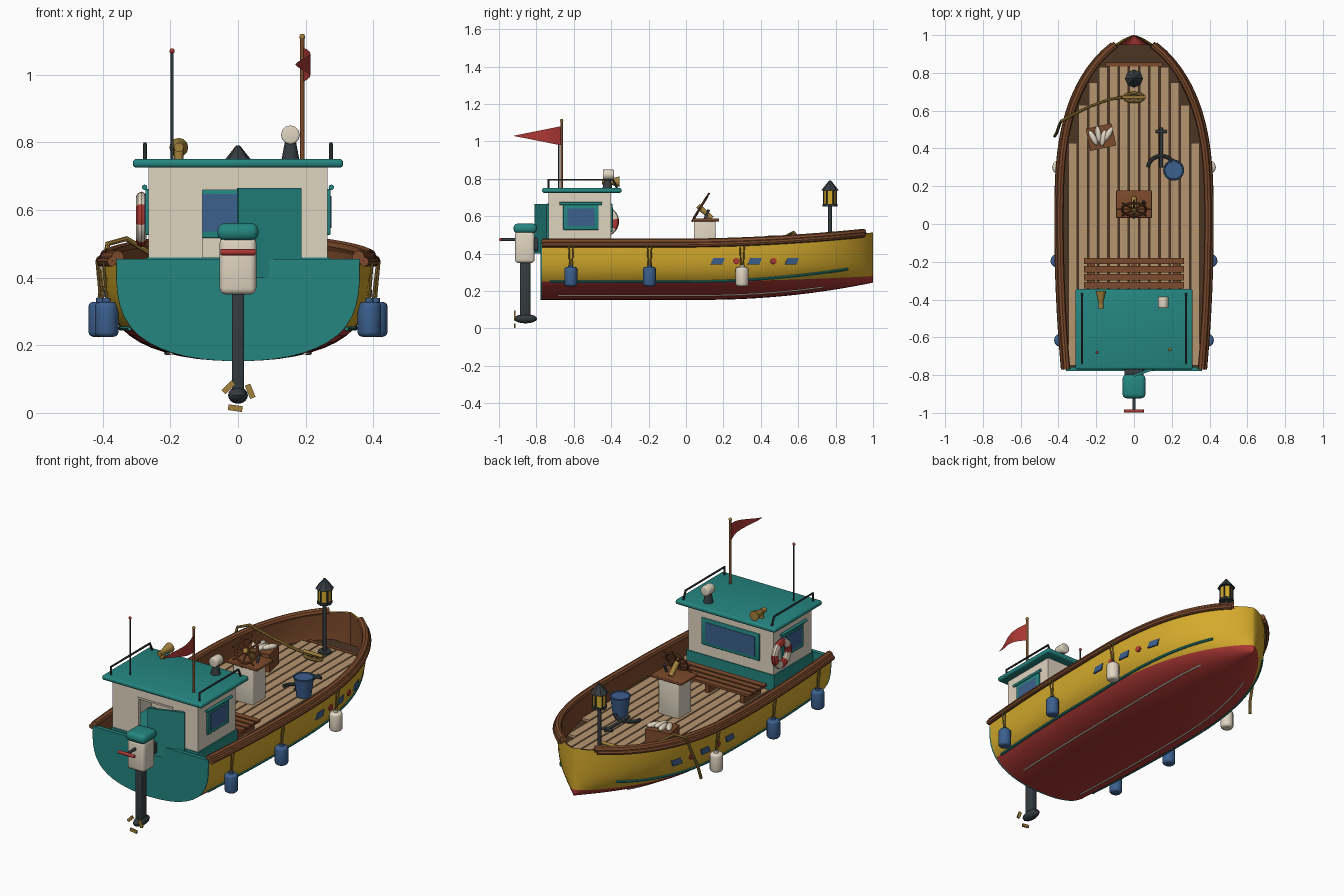
import bpy, bmesh
from math import sin, cos, pi, atan, radians
from mathutils import Vector, Matrix, Euler

if "Cube" in bpy.data.objects:
    bpy.data.objects.remove(bpy.data.objects["Cube"], do_unlink=True)


def material(name, r, g, b):
    m = bpy.data.materials.new(name)
    m.use_nodes = True
    m.diffuse_color = (r, g, b, 1)
    node = next(n for n in m.node_tree.nodes if n.type == 'BSDF_PRINCIPLED')
    node.inputs["Base Color"].default_value = (r, g, b, 1)
    node.inputs["Roughness"].default_value = 0.7
    return m


YELLOW = material("yellow paint", .66, .4, .025)
RED = material("red paint", .42, .04, .035)
TEAL = material("teal paint", .018, .24, .22)
CREAM = material("cream paint", .74, .66, .53)
WOOD = material("brown wood", .2, .068, .025)
TAN = material("tan planks", .47, .3, .16)
CAULK = material("dark caulk", .07, .035, .018)
DARK = material("charcoal metal", .035, .045, .05)
BLUE = material("blue", .045, .115, .27)
BRASS = material("brass", .36, .22, .045)
made = []


# ---- helpers ----
def finish(bm, name, mats, matrix=None):
    me = bpy.data.meshes.new(name)
    bm.to_mesh(me)
    bm.free()
    for m in mats if isinstance(mats, list) else [mats]:
        me.materials.append(m)
    ob = bpy.data.objects.new(name, me)
    if matrix:
        ob.matrix_world = matrix
    bpy.context.collection.objects.link(ob)
    made.append(ob)
    return ob


def placed(loc, rot):
    return Matrix.Translation(loc) @ Euler(rot).to_matrix().to_4x4()


def box(name, loc, size, mat, bevel=0, rot=(0, 0, 0), lean=0):
    bm = bmesh.new()
    bmesh.ops.create_cube(bm, size=1)
    for v in bm.verts:
        v.co = v.co * Vector(size)
        v.co.y += v.co.z * lean
    if bevel:
        bmesh.ops.bevel(bm, geom=bm.edges[:], offset=bevel, segments=3, profile=.5, affect='EDGES')
    return finish(bm, name, mat, placed(loc, rot))


def rod(name, a, b, r, mat, r2=None, sides=12, bevel=0):
    a, b = Vector(a), Vector(b)
    bm = bmesh.new()
    bmesh.ops.create_cone(bm, cap_ends=True, segments=sides, radius1=r,
                          radius2=r if r2 is None else r2, depth=(b - a).length)
    if bevel:
        rim = [e for e in bm.edges if abs(e.verts[0].co.z - e.verts[1].co.z) < 1e-5]
        bmesh.ops.bevel(bm, geom=rim, offset=bevel, segments=3, profile=.5, affect='EDGES')
    turn = (b - a).to_track_quat('Z', 'Y').to_matrix().to_4x4()
    return finish(bm, name, mat, Matrix.Translation((a + b) / 2) @ turn)


def ball(name, loc, size, mat, rot=(0, 0, 0)):
    bm = bmesh.new()
    bmesh.ops.create_uvsphere(bm, u_segments=14, v_segments=8, radius=1)
    bmesh.ops.scale(bm, vec=size, verts=bm.verts)
    return finish(bm, name, mat, placed(loc, rot))


def tube(name, pts, r, mat, closed=False):
    cu = bpy.data.curves.new(name, 'CURVE')
    cu.dimensions = '3D'
    cu.bevel_depth, cu.bevel_resolution, cu.use_fill_caps = r, 2, True
    sp = cu.splines.new('POLY')
    sp.points.add(len(pts) - 1)
    for p, q in zip(sp.points, pts):
        p.co = (*q, 1)
    sp.use_cyclic_u = closed
    cu.materials.append(mat)
    ob = bpy.data.objects.new(name, cu)
    bpy.context.collection.objects.link(ob)
    bpy.ops.object.select_all(action='DESELECT')
    ob.select_set(True)
    bpy.context.view_layer.objects.active = ob
    bpy.ops.object.convert(target='MESH')
    made.append(bpy.context.object)


# ---- hull form: plan width, keel, sheer, waterline and section ----
def width(y):
    return .395 * (1 - max(0, y) ** 3) ** .7 if y > 0 else .395 - .035 * (y / .77) ** 2


def keel(y):
    return .153 + .092 * max(0, (y - .1) / .9) ** 2


def sheer(y):
    return .455 + .058 * max(0, (y + .1) / 1.1) ** 2


def waterline(y):
    return .252 + .028 * max(0, y) ** 2


def half(y, z):
    t = min(1, max(0, (z - keel(y)) / (sheer(y) - keel(y))))
    return width(y) * (1 - (1 - t) ** 3.5) ** (1 / 2.2)


def skin(name, rows, inset, mats, rule):
    """Loft both hull sides through the heights given by rows(y)."""
    bm = bmesh.new()
    for s in (-1, 1):
        grid = []
        for i in range(37):
            y = -.77 + 1.77 * sin(i / 36 * pi / 2)
            grid.append([bm.verts.new((s * max(0, half(y, z) - inset), y, z)) for z in rows(y)])
        for a, b in zip(grid, grid[1:]):
            for j in range(len(a) - 1):
                f = bm.faces.new((a[j], b[j], b[j + 1], a[j + 1]))
                f.material_index = rule(j)
    bmesh.ops.remove_doubles(bm, verts=bm.verts, dist=.0004)
    bmesh.ops.recalc_face_normals(bm, faces=bm.faces)
    return finish(bm, name, mats)


def hull_rows(y):
    k, w, s = keel(y), waterline(y), sheer(y)
    return [k + (w - k) * (j / 8) ** 2 for j in range(8)] + [w + (s - w) * j / 6 for j in range(7)]


DECK = .365
skin("hull", hull_rows, 0, [RED, YELLOW], lambda j: int(j >= 8))
skin("hull_lining", lambda y: [.33 + (sheer(y) - .33) * j / 4 for j in range(5)], .018, WOOD, lambda j: 0)

# transom plate
bm = bmesh.new()
zs = hull_rows(-.77)
edge = [(half(-.77, z), z) for z in zs]
ring = edge + [(-x, z) for x, z in reversed(edge[1:])]
face = bm.faces.new([bm.verts.new((x, -.778, z)) for x, z in ring])
out = bmesh.ops.extrude_face_region(bm, geom=[face])
bmesh.ops.translate(bm, vec=(0, .022, 0), verts=[g for g in out["geom"] if isinstance(g, bmesh.types.BMVert)])
bmesh.ops.recalc_face_normals(bm, faces=bm.faces)
finish(bm, "transom", TEAL)

# deck base and planks
bm = bmesh.new()
rail_y = [-.77 + 1.72 * i / 40 for i in range(41)]
pairs = [[bm.verts.new((s * (half(y, DECK) - .01), y, DECK - .006)) for s in (-1, 1)] for y in rail_y]
for a, b in zip(pairs, pairs[1:]):
    bm.faces.new((a[0], a[1], b[1], b[0]))
finish(bm, "deck_base", CAULK)
for i in range(-6, 7):
    x, end = i * .054, .84
    while end > -.7 and half(end, DECK) - .02 < abs(x) + .024:
        end -= .01
    if end > -.7:
        box("deck_plank", (x, (end - .75) / 2, DECK), (.046, end + .75, .014), TAN)
box("foredeck_block", (0, .845, DECK), (.3, .02, .02), WOOD)

# parts repeated on both sides of the hull
for s in (-1, 1):
    tube("cap_rail", [(s * (width(y) - .004), y, sheer(y) + .006) for y in rail_y], .019, WOOD)
    tube("rub_rail", [(s * (width(y) + .013), y, sheer(y) - .008) for y in rail_y], .014, WOOD)
    line = [(y, .25 + .09 * max(0, y) ** 2) for y in rail_y if -.76 < y < .9]
    tube("teal_stripe", [(s * (half(y, z) + .002), y, z) for y, z in line], .007, TEAL)
    bilge = [y for y in rail_y if -.72 < y < .76]
    tube("bilge_strip", [(s * .54 * width(y), y, keel(y) + .078 * (sheer(y) - keel(y))) for y in bilge], .005, CREAM)
    for y, mat in ((-.615, BLUE), (-.195, BLUE), (.3, CREAM)):
        x = s * (half(y, .28) + .042)
        rod("fender", (x, y, .225), (x, y, .328), .035, mat, bevel=.014)
        rod("fender_eye", (x, y, .325), (x, y, .34), .012, mat)
        for d in (-.012, .012):
            tube("fender_rope", [(x, y + d / 2, .335), (s * (width(y) + .025), y + d, .45)], .004, BRASS)
    for i in range(5):
        y, z = .17 + i * .099, .36
        x = s * half(y, z)
        yaw = atan((half(y + .02, z) - half(y - .02, z)) / .04)
        if i % 2:
            d = Vector((s, -yaw, 0)) * .005
            rod("hull_disc", Vector((x, y, z)) - d, Vector((x, y, z)) + d, .017, RED)
        else:
            box("hull_plate", (x, y, z), (.009, .062, .034), BLUE, rot=(0, 0, -s * yaw), lean=.4)

# ---- cabin ----
box("cabin_base", (0, -.567, .41), (.545, .345, .1), TEAL)
for s in (-1, 1):
    box("cabin_side_wall", (s * .255, -.568, .595), (.02, .336, .28), CREAM)
    box("cabin_front_wall", (s * .183, -.726, .595), (.156, .02, .28), CREAM)
    box("side_window_frame", (s * .267, -.562, .594), (.014, .19, .135), TEAL, .004)
    box("side_window_glass", (s * .272, -.562, .594), (.008, .145, .095), BLUE)
    rod("window_eyebrow", (s * .276, -.675, .667), (s * .276, -.45, .667), .008, TEAL)
    rail = [(s * .275, y, z) for y, z in ((-.735, .74), (-.735, .795), (-.39, .795), (-.365, .74))]
    tube("roof_rail", rail, .006, DARK)
box("cabin_door_header", (0, -.726, .697), (.22, .02, .075), CREAM)
box("cabin_back_wall", (0, -.41, .595), (.5, .02, .28), CREAM)
box("back_window_frame", (0, -.41, .592), (.36, .036, .15), TEAL, .004)
box("back_window_glass", (0, -.41, .592), (.31, .042, .11), BLUE)
box("door_trim", (0, -.737, .667), (.22, .006, .008), CREAM)
box("door", (.093, -.77, .532), (.197, .014, .265), TEAL, rot=(0, 0, radians(19)))
box("cabin_roof", (0, -.557, .738), (.622, .425, .026), TEAL, .011)

# lifebuoy with red quarters
bm = bmesh.new()
N, M = 32, 10
v = [[bm.verts.new((.017 * sin(b), (.06 + .022 * cos(b)) * cos(a), (.06 + .022 * cos(b)) * sin(a)))
      for b in (2 * pi * j / M for j in range(M))] for a in (2 * pi * i / N for i in range(N))]
for i in range(N):
    for j in range(M):
        f = bm.faces.new((v[i][j], v[i - 1][j], v[i - 1][j - 1], v[i][j - 1]))
        f.material_index = int((i + 2) % 8 < 4)
bmesh.ops.recalc_face_normals(bm, faces=bm.faces)
finish(bm, "lifebuoy", [CREAM, RED], Matrix.Translation((-.286, -.44, .572)))

# roof fittings
rod("antenna", (-.195, -.68, .74), (-.195, -.68, 1.065), .004, DARK)
ball("antenna_tip", (-.195, -.68, 1.07), (.008,) * 3, RED)
rod("flag_pole", (.19, -.665, .74), (.19, -.665, 1.11), .007, WOOD)
ball("flag_pole_tip", (.19, -.665, 1.112), (.009,) * 3, BRASS)
bm = bmesh.new()
cols = []
for i in range(9):
    u = i / 8
    x, y, h = .192 + .022 * sin(u * 4.5), -.668 - .252 * u, .05 * (1 - u) + .001
    cols.append([bm.verts.new((x, y, 1.03 + k * h)) for k in (-1, 1)])
for a, b in zip(cols, cols[1:]):
    bm.faces.new((a[0], b[0], b[1], a[1]))
finish(bm, "flag", RED)
rod("searchlight_base", (.155, -.42, .745), (.155, -.42, .815), .027, DARK, .014)
rod("searchlight", (.155, -.445, .822), (.155, -.385, .822), .028, CREAM, bevel=.006)
rod("horn_bell", (-.175, -.42, .785), (-.175, -.355, .785), .012, BRASS, .028)
rod("horn_body", (-.175, -.45, .785), (-.175, -.42, .785), .014, BRASS)
rod("horn_foot", (-.175, -.42, .745), (-.175, -.42, .785), .014, BRASS)

# ---- outboard engine ----
box("engine_body", (0, -.862, .435), (.108, .105, .17), CREAM, .018)
box("engine_cowl", (0, -.86, .535), (.122, .125, .052), TEAL, .022)
box("engine_leg", (0, -.86, .21), (.036, .055, .31), DARK, .006)
ball("gear_case", (0, -.858, .052), (.03, .062, .025), DARK)
box("engine_bracket", (0, -.79, .45), (.1, .05, .07), DARK, .01)
rod("tiller", (0, -.91, .475), (0, -.985, .475), .008, DARK)
rod("tiller_grip", (-.052, -.99, .475), (.052, -.99, .475), .009, RED, bevel=.003)
for x, z, turn in ((-.028, .076, -45), (.036, .064, 68), (-.008, .014, 8)):
    box("propeller_blade", (x, -.915, z), (.042, .008, .017), BRASS, rot=(0, radians(turn), 0))

# ---- deck fittings ----
for i in range(4):
    box("bench_slat", (0, -.325 + i * .043, .425), (.53, .034, .014), WOOD)
for x in (-.22, 0, .22):
    box("bench_leg", (x, -.26, .393), (.025, .15, .055), WOOD)
box("console", (0, .1, .47), (.125, .115, .21), CREAM, .006)
box("console_top", (0, .105, .58), (.19, .145, .016), WOOD, .004)
hub = Vector((0, .078, .648))
up, side = Vector((0, .52, .854)), Vector((1, 0, 0))
spoke = lambda k, n, r: hub + (side * cos(2 * pi * k / n) + up * sin(2 * pi * k / n)) * r
tube("wheel_rim", [spoke(k, 24, .064) for k in range(24)], .007, WOOD, True)
for k in range(8):
    rod("wheel_spoke", hub, spoke(k, 8, .09), .005, WOOD, sides=8)
rod("wheel_hub", hub - Vector((0, .014, -.008)), hub + Vector((0, .06, -.06)), .014, BRASS)
rod("throttle", (.05, .1, .585), (.05, .122, .635), .007, DARK)
rod("bucket", (.21, .285, .372), (.21, .285, .478), .038, BLUE, .052, sides=18)
tube("bucket_rim", [(.21 + .051 * cos(k * pi / 9), .285 + .051 * sin(k * pi / 9), .478) for k in range(18)], .005, BLUE, True)
rod("anchor_shank", (.145, .3, .385), (.145, .51, .385), .009, DARK)
tube("anchor_arms", [(.145 + .07 * cos(k * pi / 10), .3 + .06 * sin(k * pi / 10), .385) for k in range(11)], .01, DARK)
rod("anchor_stock", (.115, .49, .385), (.175, .49, .385), .008, DARK)
box("crate", (-.175, .46, .42), (.14, .12, .105), WOOD, rot=(0, 0, radians(12)))
for i in range(4):
    ball("fish", (-.215 + i * .026, .455 + .02 * (i % 2), .482), (.016, .045, .015), CREAM, (0, 0, .5 - i * .35))
rod("lantern_post", (0, .77, DECK), (0, .77, .66), .01, DARK)
rod("lantern_foot", (0, .77, DECK), (0, .77, .385), .035, DARK)
rod("lantern_base", (0, .77, .652), (0, .77, .665), .04, DARK, sides=8)
rod("lantern_glass", (0, .77, .665), (0, .77, .737), .033, YELLOW, sides=6)
rod("lantern_roof", (0, .77, .737), (0, .77, .79), .048, DARK, .006, sides=8)
for k in range(6):
    x, y = .034 * sin(k * pi / 3), .77 + .034 * cos(k * pi / 3)
    rod("lantern_bar", (x, y, .66), (x, y, .74), .004, DARK, sides=6)
tube("mooring_coil", [(.05 * cos(k * pi / 8), .67 + .022 * sin(k * pi / 8), .385) for k in range(16)], .009, BRASS, True)
rod("cleat", (-.06, .67, .405), (.06, .67, .405), .009, BRASS)
tube("mooring_rope", [(-.03, .675, .39), (-.13, .66, .41), (-.24, .62, .46), (-.33, .575, .515), (-.385, .545, .5),
                      (-.395, .525, .43), (-.41, .48, .32), (-.42, .465, .25)], .008, BRASS)

# smooth curved parts, keep edges sharp
bpy.ops.object.select_all(action='DESELECT')
for ob in made:
    ob.select_set(True)
bpy.context.view_layer.objects.active = made[0]
bpy.ops.object.shade_smooth_by_angle(angle=radians(35))
